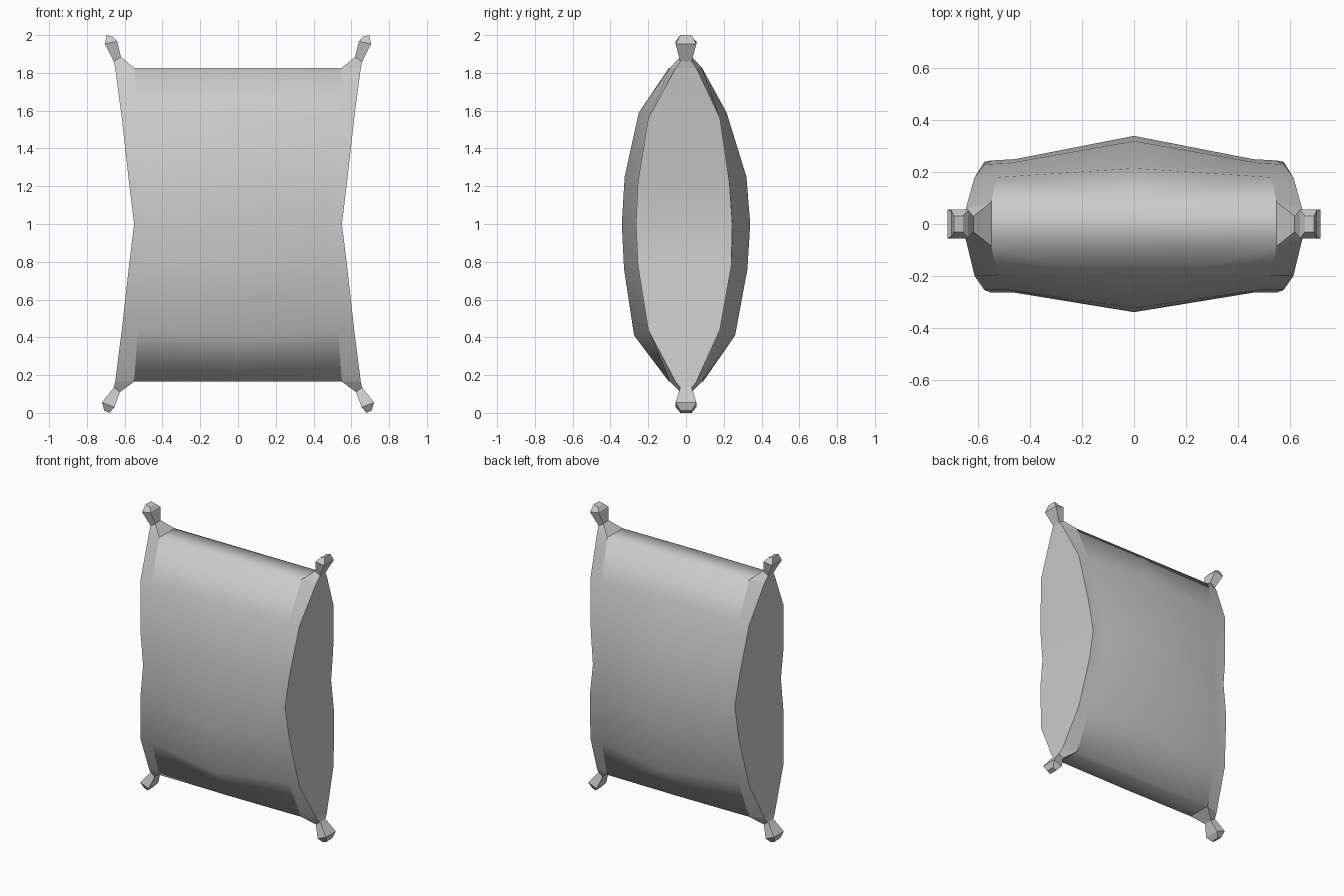
import bpy, bmesh

cube = bpy.data.objects.get("Cube")
if cube:
    bpy.data.objects.remove(cube, do_unlink=True)

# One plain grey cloth
GREY = (0.6, 0.6, 0.6, 1)
cloth = bpy.data.materials.new("grey_cloth")
cloth.use_nodes = True
cloth.diffuse_color = GREY
shader = cloth.node_tree.nodes["Principled BSDF"]
shader.inputs["Base Color"].default_value = GREY
shader.inputs["Roughness"].default_value = 0.9


def finish(bm, name):
    """Turn the right half into a mirrored object."""
    bmesh.ops.recalc_face_normals(bm, faces=bm.faces)
    mesh = bpy.data.meshes.new(name)
    bm.to_mesh(mesh)
    bm.free()
    mesh.materials.append(cloth)
    obj = bpy.data.objects.new(name, mesh)
    bpy.context.collection.objects.link(obj)
    mirror = obj.modifiers.new("mirror", "MIRROR")
    mirror.use_axis[0] = True
    mirror.use_mirror_merge = True
    mirror.merge_threshold = 0.001
    return obj


# Rows from bottom to top: (x, z, front depth, back depth)
MIDDLE = [(0, .165, .09, .09), (0, .41, .275, .26), (0, .76, .328, .325), (0, 1, .34, .34),
          (0, 1.25, .325, .32), (0, 1.59, .25, .215), (0, 1.827, .09, .085)]
SEAM = [(.55, .165, .085, .085), (.53, .44, .2, .18), (.48, .78, .255, .24), (.46, 1, .265, .25),
        (.48, 1.22, .255, .235), (.53, 1.56, .2, .18), (.55, 1.827, .085, .085)]
EDGE = [(.65, .165, .055, .055), (.615, .44, .2, .18), (.577, .78, .255, .24), (.55, 1, .265, .245),
        (.577, 1.22, .255, .23), (.615, 1.56, .2, .18), (.65, 1.825, .055, .055)]

# Pillow body: smooth panels, sharp rim, open where the corner knots start
bm = bmesh.new()
loops = []
for rows in (MIDDLE, SEAM, EDGE):
    front = [bm.verts.new((x, -f, z)) for x, z, f, b in rows]
    back = [bm.verts.new((x, b, z)) for x, z, f, b in rows]
    loops.append(front + back[::-1])
count = len(loops[0])
last = len(MIDDLE) - 1
for k in range(2):
    for i in range(count):
        j = (i + 1) % count
        if k == 1 and i in (last, count - 1):
            continue
        bm.faces.new((loops[k][i], loops[k + 1][i], loops[k + 1][j], loops[k][j]))
for i in range(last):
    e = loops[2]
    bm.faces.new((e[i], e[i + 1], e[count - 2 - i], e[count - 1 - i]))
for face in bm.faces:
    face.smooth = True
# Rim of the side panel, and the seam close to each corner
for i in range(count):
    j = (i + 1) % count
    rim = bm.edges.get((loops[2][i], loops[2][j]))
    if rim:
        rim.smooth = False
    if i in (0, last - 1, last, last + 1, count - 2, count - 1):
        seam = bm.edges.get((loops[1][i], loops[1][j]))
        if seam:
            seam.smooth = False
finish(bm, "pillow_body")


# Corner knots: rings of (inner x, inner z, outer x, outer z, inner half width, outer half width)
def corner_knot(name, rings):
    bm = bmesh.new()
    stack = []
    for xi, zi, xo, zo, wi, wo in rings:
        stack.append([bm.verts.new(p) for p in
                      ((xi, -wi, zi), (xo, -wo, zo), (xo, wo, zo), (xi, wi, zi))])
    for low, high in zip(stack, stack[1:]):
        for i in range(4):
            j = (i + 1) % 4
            bm.faces.new((low[i], low[j], high[j], high[i]))
    bm.faces.new(stack[-1])
    return finish(bm, name)


corner_knot("top_corner_knots", [
    (.55, 1.827, .65, 1.825, .085, .055), (.62, 1.885, .657, 1.86, .03, .03),
    (.64, 1.967, .705, 1.953, .055, .055), (.66, 1.99, .695, 2.0, .03, .03)])
corner_knot("bottom_corner_knots", [
    (.55, .165, .65, .165, .085, .055), (.625, .11, .657, .135, .03, .03),
    (.655, .03, .72, .055, .055, .055), (.68, 0, .708, .012, .03, .03)])
